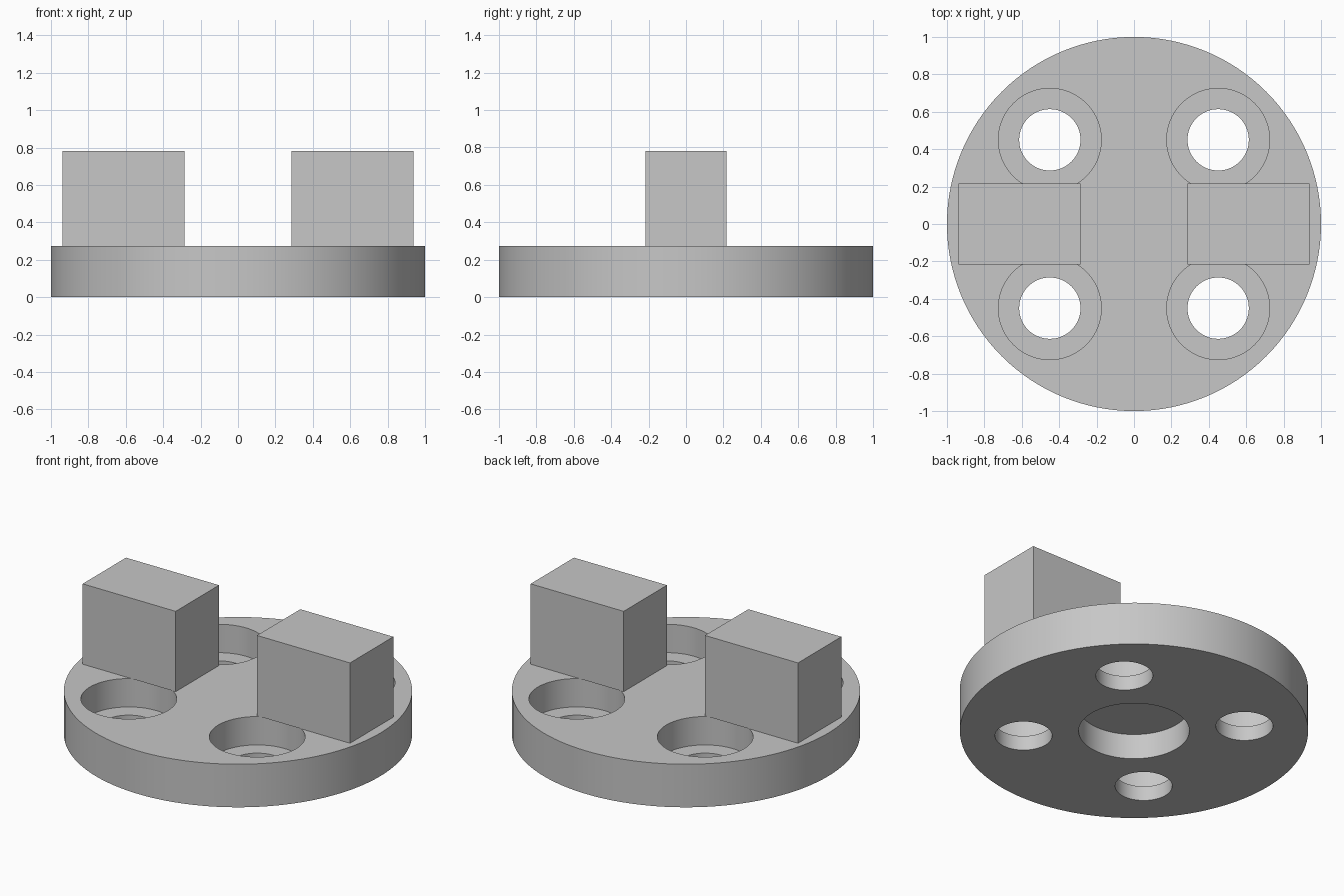
import bpy
import math

old = bpy.data.objects.get("Cube")
if old:
    bpy.data.objects.remove(old, do_unlink=True)

DISC_H = 0.273       # disc thickness
BORE_FLOOR = 0.093   # height of the counterbore floors
POCKET_TOP = 0.16    # height of the underside pocket's ceiling
BLOCK_TOP = 0.782
HOLE_POS = 0.45

grey = bpy.data.materials.new("plain_grey")
grey.use_nodes = True
colour = (0.57, 0.57, 0.57, 1)
grey.diffuse_color = colour
grey.node_tree.nodes["Principled BSDF"].inputs["Base Color"].default_value = colour


def cylinder(name, radius, z0, z1, x=0, y=0, sides=96):
    bpy.ops.mesh.primitive_cylinder_add(
        vertices=sides, radius=radius, depth=z1 - z0, location=(x, y, (z0 + z1) / 2))
    ob = bpy.context.object
    ob.name = name
    ob.data.materials.append(grey)
    return ob


def box(name, x0, x1, y0, y1, z0, z1):
    bpy.ops.mesh.primitive_cube_add(
        size=1, location=((x0 + x1) / 2, (y0 + y1) / 2, (z0 + z1) / 2))
    ob = bpy.context.object
    ob.name = name
    ob.scale = (x1 - x0, y1 - y0, z1 - z0)
    bpy.ops.object.transform_apply(location=False, rotation=False, scale=True)
    ob.data.materials.append(grey)
    return ob


def cut(target, cutter):
    mod = target.modifiers.new("cut", "BOOLEAN")
    mod.operation = "DIFFERENCE"
    mod.solver = "EXACT"
    mod.object = cutter
    bpy.context.view_layer.objects.active = target
    bpy.ops.object.modifier_apply(modifier=mod.name)
    bpy.data.objects.remove(cutter, do_unlink=True)


# Round base with a blind pocket in its underside
disc = cylinder("base_disc", 1, 0, DISC_H, sides=128)
cut(disc, cylinder("pocket_cutter", 0.318, -0.1, POCKET_TOP))

# Four counterbored bolt holes
for sx in (-1, 1):
    for sy in (-1, 1):
        x, y = sx * HOLE_POS, sy * HOLE_POS
        cut(disc, cylinder("bore_cutter", 0.275, BORE_FLOOR, DISC_H + 0.1, x, y))
        cut(disc, cylinder("hole_cutter", 0.164, -0.1, DISC_H, x, y, 64))

bpy.ops.object.select_all(action="DESELECT")
disc.select_set(True)
bpy.context.view_layer.objects.active = disc
bpy.ops.object.shade_smooth_by_angle(angle=math.radians(30))

# Two upright jaw blocks
box("left_block", 0.285, 0.937, -0.217, 0.217, DISC_H, BLOCK_TOP)
box("right_block", -0.937, -0.285, -0.217, 0.217, DISC_H, BLOCK_TOP)
